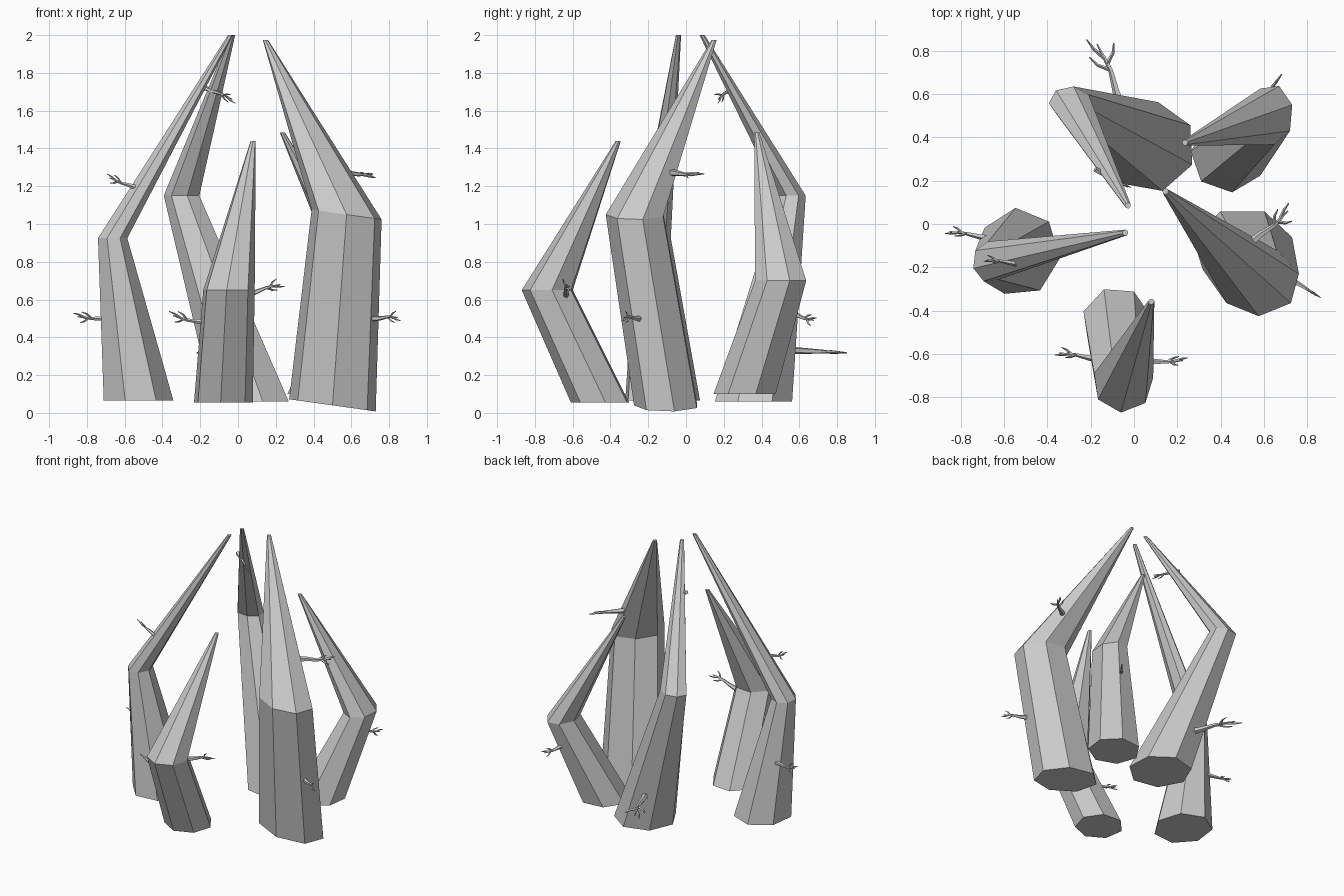
import bpy, bmesh, math
from mathutils import Vector, Matrix

if "Cube" in bpy.data.objects:
    bpy.data.objects.remove(bpy.data.objects["Cube"])


def loft(bm, rings):
    """Skin a list of equal-sized point rings and cap both ends."""
    vs = [[bm.verts.new(p) for p in r] for r in rings]
    n = len(vs[0])
    for a, b in zip(vs, vs[1:]):
        for i in range(n):
            j = (i + 1) % n
            bm.faces.new((a[i], a[j], b[j], b[i]))
    bm.faces.new(vs[0][::-1])
    bm.faces.new(vs[-1])


def finish(bm, name):
    bmesh.ops.recalc_face_normals(bm, faces=bm.faces)
    me = bpy.data.meshes.new(name)
    bm.to_mesh(me)
    bm.free()
    bpy.context.collection.objects.link(bpy.data.objects.new(name, me))


def flat_ring(c, rx, ry, phase, slope=0, n=7):
    """Horizontal seven-sided ring, optionally tilted along x."""
    pts = []
    for i in range(n):
        a = math.radians(phase) + i * math.tau / n
        dx, dy = rx * math.cos(a), ry * math.sin(a)
        pts.append(Vector((c[0] + dx, c[1] + dy, c[2] + slope * dx)))
    return pts


def stem(bm, path, radii, n=5):
    """Thin tapered tube along a path."""
    rings = []
    for i, p in enumerate(path):
        d = path[min(i + 1, len(path) - 1)] - path[max(i - 1, 0)]
        q = d.to_track_quat('Z', 'Y')
        rings.append([p + q @ Vector((radii[i] * math.cos(k * math.tau / n),
                                      radii[i] * math.sin(k * math.tau / n), 0))
                      for k in range(n)])
    loft(bm, rings)


def spike(name, base, bend, tip, phase, slope=0):
    bm = bmesh.new()
    loft(bm, [flat_ring(base[:3], base[3], base[4], phase, slope),
              flat_ring(bend[:3], bend[3], bend[4], phase, slope),
              flat_ring(tip, 0.014, 0.014, phase)])
    finish(bm, name)


def twig(name, start, end, axis, r=0.013):
    """Forked twig: a stalk with side shoots spread about the given axis."""
    bm = bmesh.new()
    s, e = Vector(start), Vector(end)
    d = e - s
    side = Vector(axis).normalized().cross(d)
    mid = s + d * 0.5 + side * -0.05
    stem(bm, [s - d * 0.25, s + d * 0.1, mid, e],
         [r * 1.3, r, r * 0.65, r * 0.2])
    for origin, angle, length in ((mid, 48, 0.48), (mid + (e - mid) * 0.25, -50, 0.42),
                                  (mid + (e - mid) * 0.45, 28, 0.5)):
        v = Matrix.Rotation(math.radians(angle), 3, Vector(axis)) @ d
        k = Matrix.Rotation(math.radians(-angle * 0.5), 3, Vector(axis)) @ v
        stem(bm, [origin, origin + v * length * 0.5,
                  origin + v * length * 0.5 + k * length * 0.4],
             [r * 0.55, r * 0.4, r * 0.15], 4)
    finish(bm, name)


# Five bent spikes: base and bend are (x, y, z, rx, ry)
spike("left_spike", (-0.53, -0.13, 0.065, 0.19, 0.205),
      (-0.665, -0.175, 0.925, 0.08, 0.095), (-0.04, -0.04, 2.0), 95)
spike("back_left_spike", (0.075, 0.355, 0.06, 0.21, 0.21),
      (-0.295, 0.56, 1.15, 0.098, 0.075), (-0.028, 0.085, 2.0), 80)
spike("back_right_spike", (0.435, 0.315, 0.10, 0.175, 0.17),
      (0.635, 0.505, 0.70, 0.1, 0.14), (0.235, 0.375, 1.485), 70)
spike("right_spike", (0.5, -0.1, 0.04, 0.235, 0.175),
      (0.575, -0.265, 1.05, 0.19, 0.16), (0.145, 0.15, 1.975), -90, -0.14)
spike("front_spike", (-0.08, -0.45, 0.055, 0.16, 0.16),
      (-0.05, -0.73, 0.65, 0.14, 0.14), (0.08, -0.358, 1.44), 60)

# Forked twigs growing out of the spikes
twig("left_twig_low", (-0.70, -0.06, 0.50), (-0.85, -0.035, 0.51), (0, 0.8, 0.6))
twig("left_twig_high", (-0.56, -0.18, 1.20), (-0.68, -0.165, 1.245), (0, 0.8, 0.6), 0.011)
twig("back_left_twig_low", (-0.07, 0.58, 0.33), (-0.17, 0.83, 0.32), (0, 0, 1), 0.018)
twig("back_left_twig_high", (-0.15, 0.235, 1.71), (-0.03, 0.17, 1.66), (0, 0.8, 0.6), 0.011)
twig("back_right_twig", (0.60, 0.58, 0.52), (0.67, 0.675, 0.49), (0.8, -0.6, 0))
twig("right_twig_low", (0.74, -0.265, 0.50), (0.845, -0.33, 0.505), (0.6, 0.8, 0), 0.012)
twig("right_twig_high", (0.57, -0.06, 1.27), (0.71, 0.06, 1.26), (0.2, -0.2, 0.95), 0.016)
twig("front_twig_right", (0.08, -0.635, 0.635), (0.225, -0.63, 0.68), (0, 0.8, 0.6))
twig("front_twig_left", (-0.19, -0.62, 0.48), (-0.345, -0.595, 0.515), (0, 0.8, 0.6))
